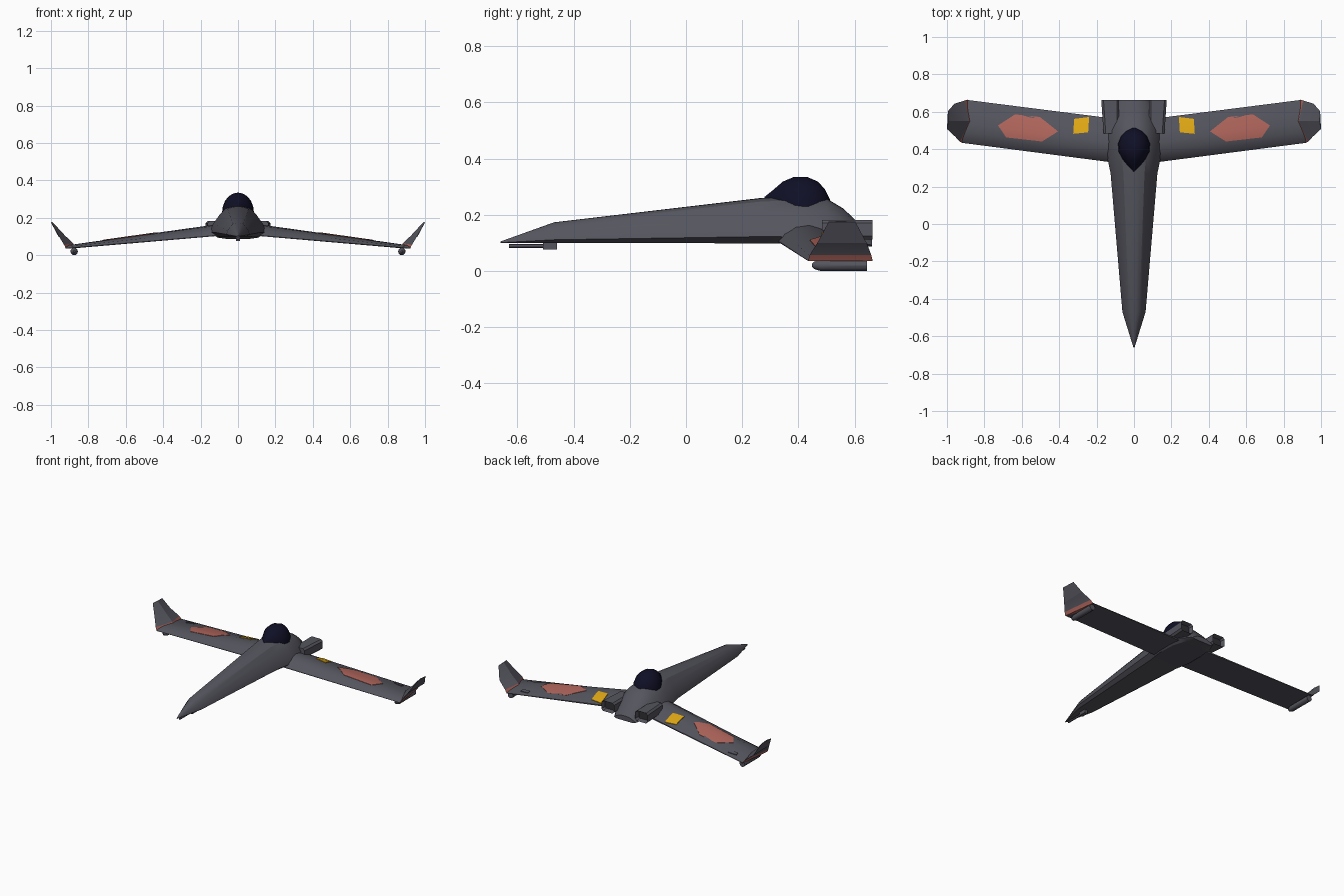
import bpy, bmesh, math
from mathutils import Vector

if "Cube" in bpy.data.objects:
    bpy.data.objects.remove(bpy.data.objects["Cube"])


def material(name, rgb):
    m = bpy.data.materials.new(name)
    m.use_nodes = True
    m.diffuse_color = (*rgb, 1)
    m.node_tree.nodes["Principled BSDF"].inputs["Base Color"].default_value = (*rgb, 1)
    return m


GRAY = material("hull gray", (0.09, 0.09, 0.112))
RED = material("faded red", (0.43, 0.13, 0.105))
YELLOW = material("yellow", (0.72, 0.38, 0.007))
NAVY = material("canopy navy", (0.005, 0.005, 0.02))
DARK = material("dark gray", (0.03, 0.03, 0.035))


def finish(name, bm, mats, mirror=False, angle=30):
    bmesh.ops.recalc_face_normals(bm, faces=bm.faces)
    mesh = bpy.data.meshes.new(name)
    bm.to_mesh(mesh)
    bm.free()
    obj = bpy.data.objects.new(name, mesh)
    bpy.context.collection.objects.link(obj)
    for m in mats:
        mesh.materials.append(m)
    bpy.ops.object.select_all(action="DESELECT")
    obj.select_set(True)
    bpy.context.view_layer.objects.active = obj
    bpy.ops.object.shade_smooth_by_angle(angle=math.radians(angle))
    if mirror:
        mod = obj.modifiers.new("Mirror", "MIRROR")
        mod.use_mirror_merge = False
    return obj


def loft(rings):
    """Skin a list of equal-length point rings and cap both ends."""
    bm = bmesh.new()
    loops = [[bm.verts.new(p) for p in ring] for ring in rings]
    n = len(loops[0])
    for a, b in zip(loops, loops[1:]):
        for i in range(n):
            j = (i + 1) % n
            bm.faces.new((a[i], a[j], b[j], b[i]))
    bm.faces.new(loops[0])
    bm.faces.new(loops[-1])
    return bm


def box(x, y, z):
    return loft([[(a, v, c) for a, c in ((x[0], z[0]), (x[1], z[0]), (x[1], z[1]), (x[0], z[1]))]
                 for v in y])


# Fuselage: flat belly, rounded back, tapering to a pointed nose
half = [(0, 0), (0.75, 0), (1, 0.15), (0.92, 0.4), (0.68, 0.7), (0.45, 0.92), (0.2, 0.99), (0, 1)]
section = half + [(-x, z) for x, z in reversed(half[1:-1])]
stations = [  # y, half width, belly z, back z
    (-0.66, 0.003, 0.10, 0.105), (-0.47, 0.062, 0.10, 0.173), (0.27, 0.125, 0.098, 0.26),
    (0.38, 0.148, 0.096, 0.264), (0.5, 0.145, 0.094, 0.258), (0.56, 0.125, 0.092, 0.222),
    (0.61, 0.105, 0.09, 0.175), (0.662, 0.08, 0.087, 0.12)]
finish("fuselage", loft([[(x * w, y, lo + z * (hi - lo)) for x, z in section]
                         for y, w, lo, hi in stations]), [GRAY])

# Canopy: teardrop bubble, sharp in front
canopy = [(0.28, 0.006, 0.264), (0.31, 0.036, 0.288), (0.345, 0.062, 0.318), (0.385, 0.082, 0.335),
          (0.43, 0.085, 0.335), (0.47, 0.07, 0.318), (0.495, 0.048, 0.29), (0.512, 0.02, 0.255)]
arc = [math.pi * i / 10 for i in range(11)]
finish("canopy", loft([[(w * math.cos(t), y, 0.23 + (top - 0.23) * math.sin(t)) for t in arc]
                       for y, w, top in canopy]), [NAVY])

# Wings: ruled surface between a root rib and a tip rib
ROOT_X, TIP_X = 0.12, 0.905
airfoil = [(0, 0.06), (0.08, 0.5), (0.25, 0.9), (0.45, 1), (0.7, 0.72), (1, 0.15)]


def chord_point(t, f):
    return 0.33 + 0.104 * t + f * (0.235 - 0.006 * t)


def wing_z(t, h):
    return 0.102 - 0.066 * t + h * (0.062 - 0.044 * t)


def wing_top(x, y):
    t = (x - ROOT_X) / (TIP_X - ROOT_X)
    f = (y - chord_point(t, 0)) / (chord_point(t, 1) - chord_point(t, 0))
    for (f0, h0), (f1, h1) in zip(airfoil, airfoil[1:]):
        if f <= f1:
            break
    return wing_z(t, h0 + (h1 - h0) * (f - f0) / (f1 - f0))


def rib(t):
    outline = airfoil + [(1, 0), (0, 0)]
    return [(ROOT_X + (TIP_X - ROOT_X) * t + t * (0.015 - 0.03 * f), chord_point(t, f), wing_z(t, h))
            for f, h in outline]


finish("wings", loft([rib(-0.08), rib(0.35), rib(1)]), [GRAY], True)


# Painted panels and raised plates that follow the wing's upper surface
def wing_plate(name, points, mat, lift):
    bm = bmesh.new()
    bm.faces.new([bm.verts.new((x, y, 0)) for x, y in points])
    for f, _ in airfoil[1:-1]:
        a = Vector((ROOT_X, chord_point(0, f), 0))
        b = Vector((TIP_X, chord_point(1, f), 0))
        bmesh.ops.bisect_plane(bm, geom=bm.verts[:] + bm.edges[:] + bm.faces[:], plane_co=a,
                               plane_no=(b - a).cross(Vector((0, 0, 1))))
    top = bm.faces[:]
    for v in bm.verts:
        v.co.z = wing_top(v.co.x, v.co.y) + lift
    new = bmesh.ops.extrude_face_region(bm, geom=top)["geom"]
    for v in new:
        if isinstance(v, bmesh.types.BMVert):
            v.co.z -= lift + 0.003
    finish(name, bm, [mat], True)


wing_plate("wing_red_panels", [(0.727, 0.527), (0.636, 0.586), (0.503, 0.572), (0.406, 0.495),
                               (0.492, 0.441), (0.684, 0.463)], RED, 0.003)
wing_plate("wing_yellow_panels", [(0.24, 0.572), (0.32, 0.562), (0.325, 0.482), (0.245, 0.49)],
           YELLOW, 0.005)
wing_plate("wing_flap_actuators", [(0.755, 0.627), (0.815, 0.622), (0.813, 0.6), (0.757, 0.605)],
           GRAY, 0.006)

# Winglets: triangular section leaning outward, red band at the base
bm = loft([
    [(0.92, 0.435, 0.035), (0.868, 0.55, 0.036), (0.89, 0.665, 0.035)],
    [(0.93, 0.44, 0.056), (0.881, 0.55, 0.064), (0.905, 0.66, 0.056)],
    [(0.957, 0.468, 0.1), (0.925, 0.552, 0.105), (0.96, 0.643, 0.1)],
    [(1.0, 0.508, 0.175), (0.992, 0.55, 0.178), (0.995, 0.603, 0.175)]])
for f in bm.faces:
    f.material_index = 1 if f.calc_center_median().z < 0.058 else 0
finish("winglets", bm, [GRAY, RED], True, 15)

# Wingtip pods
turn = [math.tau * i / 12 for i in range(12)]
finish("wingtip_pods", loft([[(0.876 + r * math.cos(t), y, 0.02 + r * math.sin(t)) for t in turn]
                             for y, r in ((0.448, 0.005), (0.456, 0.013), (0.478, 0.02), (0.645, 0.02))]),
       [GRAY], True)

# Engine housings: chamfered boxes with a recessed exhaust
bm = box((0.08, 0.175), (0.485, 0.664), (0.112, 0.182))
for v in bm.verts:
    if v.co.y < 0.5:
        v.co.x -= 0.012 if v.co.x > 0.1 else 0
bmesh.ops.bevel(bm, geom=[e for e in bm.edges if abs(e.verts[0].co.y - e.verts[1].co.y) > 0.1],
                offset=0.012, segments=1, affect="EDGES")
bm.faces.ensure_lookup_table()
bmesh.ops.recalc_face_normals(bm, faces=bm.faces)
rear = [f for f in bm.faces if f.normal.y > 0.9]
bmesh.ops.inset_region(bm, faces=rear, thickness=0.008)
for f in rear:
    f.material_index = 1
    for v in f.verts:
        v.co.y -= 0.03
finish("engine_housings", bm, [GRAY, DARK], True)

# Chin gun under the nose
finish("gun_mount", box((-0.012, 0.012), (-0.51, -0.46), (0.077, 0.105)), [GRAY])
finish("gun_barrel", loft([[(0.007 * math.cos(t), y, 0.088 + 0.007 * math.sin(t)) for t in turn]
                           for y in (-0.63, -0.5)]), [GRAY])
